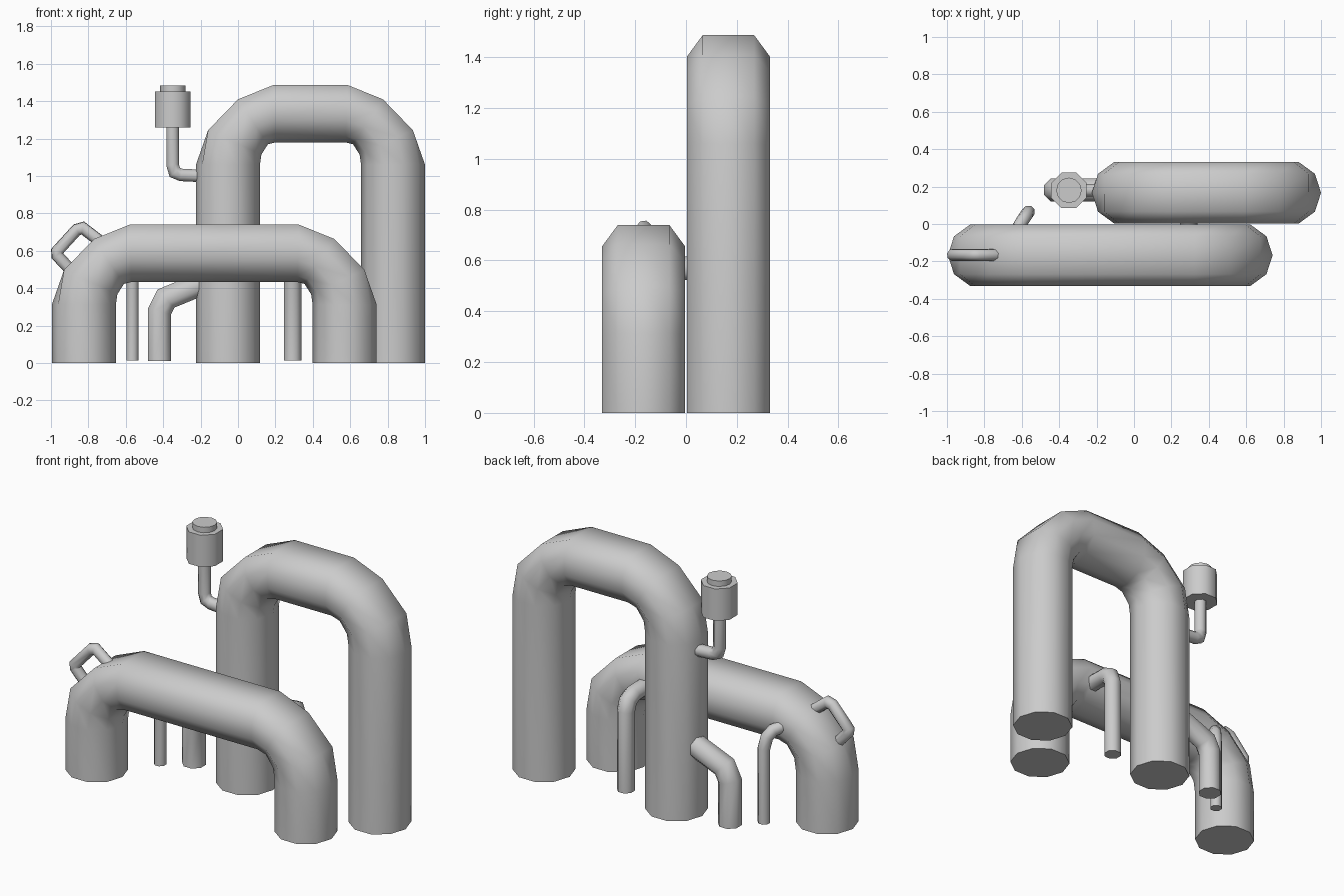
import bpy, bmesh, math
from mathutils import Vector

if "Cube" in bpy.data.objects:
    bpy.data.objects.remove(bpy.data.objects["Cube"])


def make_object(name, rings):
    """Skin a list of equal-length vertex rings and cap both ends."""
    bm = bmesh.new()
    loops = [[bm.verts.new(p) for p in ring] for ring in rings]
    n = len(loops[0])
    for a, b in zip(loops, loops[1:]):
        for i in range(n):
            j = (i + 1) % n
            bm.faces.new((a[i], a[j], b[j], b[i]))
    bm.faces.new(loops[0])
    bm.faces.new(loops[-1])
    bmesh.ops.dissolve_degenerate(bm, dist=1e-5, edges=bm.edges[:])
    bmesh.ops.recalc_face_normals(bm, faces=bm.faces[:])
    mesh = bpy.data.meshes.new(name)
    bm.to_mesh(mesh)
    bm.free()
    ob = bpy.data.objects.new(name, mesh)
    bpy.context.collection.objects.link(ob)
    bpy.ops.object.select_all(action='DESELECT')
    ob.select_set(True)
    bpy.context.view_layer.objects.active = ob
    bpy.ops.object.shade_smooth_by_angle(angle=math.radians(62))
    return ob


def tube(name, pts, r, sides=8):
    """Sweep a regular polygon along a path with mitred joints."""
    pts = [Vector(p) for p in pts]
    dirs = [(b - a).normalized() for a, b in zip(pts, pts[1:])]
    u = dirs[0].orthogonal().normalized()
    v = dirs[0].cross(u)
    ring = []
    for k in range(sides):
        t = 2 * math.pi * (k + 0.5) / sides
        ring.append(pts[0] + r * (math.cos(t) * u + math.sin(t) * v))
    rings = [ring]
    for i in range(1, len(pts)):
        d = dirs[i - 1]
        n = (d + dirs[i]).normalized() if i < len(dirs) else d
        # slide each vertex along the segment onto the joint plane
        ring = [p + d * ((pts[i] - p).dot(n) / d.dot(n)) for p in ring]
        rings.append(ring)
    return make_object(name, rings)


# half profile of an arch: outer x, outer z, inner x, inner z, outer ridge cut flat
BEND = [(-0.225, 1.06, 0.117, 1.06, False), (-0.16, 1.245, 0.125, 1.115, True),
        (0.0, 1.41, 0.16, 1.17, True), (0.19, 1.487, 0.2, 1.18, True)]
SECTION_R = 0.172


def arch(name, mid, dx, dz, y):
    """Ten-sided pipe bent into an upside-down U, mirrored about its middle."""
    half = [(-0.225, -dz, 0.117, -dz, False)] + BEND
    full = half + [(2 * mid - a, b, 2 * mid - c, d, f) for a, b, c, d, f in reversed(half)]
    rings = []
    for ox, oz, ix, iz, flat in full:
        o, i = Vector((ox + dx, y, oz + dz)), Vector((ix + dx, y, iz + dz))
        top = math.cos(math.radians(36)) if flat else 1.0
        ring = []
        for k in range(10):
            t = math.radians(36 * k)
            f = (top - min(math.cos(t), top)) / (top + 1)
            ring.append(o.lerp(i, f) + Vector((0, SECTION_R * math.sin(t), 0)))
        rings.append(ring)
    return make_object(name, rings)


# two large arched pipes
arch("tall_arch_pipe", 0.3875, 0, 0, 0.167)
arch("low_arch_pipe", 0.643, -0.77, -0.747, -0.167)

# handle on the low arch
tube("handle", [(-0.71, -0.165, 0.63), (-0.83, -0.165, 0.722), (-0.862, -0.165, 0.713),
                (-0.967, -0.165, 0.598), (-0.965, -0.165, 0.573), (-0.86, -0.165, 0.46)], 0.033)

# capped vent with its elbow pipe
tube("vent_pipe", [(-0.35, 0.18, 1.27), (-0.35, 0.18, 1.06), (-0.338, 0.18, 1.02),
                   (-0.305, 0.18, 1.006), (-0.19, 0.18, 1.0)], 0.036)
tube("vent_body", [(-0.348, 0.18, 1.26), (-0.348, 0.18, 1.452)], 0.103)
tube("vent_cap", [(-0.348, 0.18, 1.45), (-0.348, 0.18, 1.485)], 0.068, 12)

# small branch pipes running to the ground
tube("thick_branch_pipe", [(-0.42, 0.182, 0.01), (-0.42, 0.182, 0.275), (-0.385, 0.182, 0.345),
                           (-0.19, 0.182, 0.425)], 0.067)
tube("thin_branch_pipe", [(-0.565, 0.065, 0.015), (-0.565, 0.065, 0.46), (-0.575, 0.05, 0.525),
                          (-0.595, 0.02, 0.56), (-0.63, -0.04, 0.575)], 0.035)
tube("rear_branch_pipe", [(0.292, 0.155, 0.015), (0.292, 0.155, 0.49), (0.292, 0.135, 0.545),
                          (0.292, 0.09, 0.567), (0.292, -0.03, 0.57)], 0.05)
